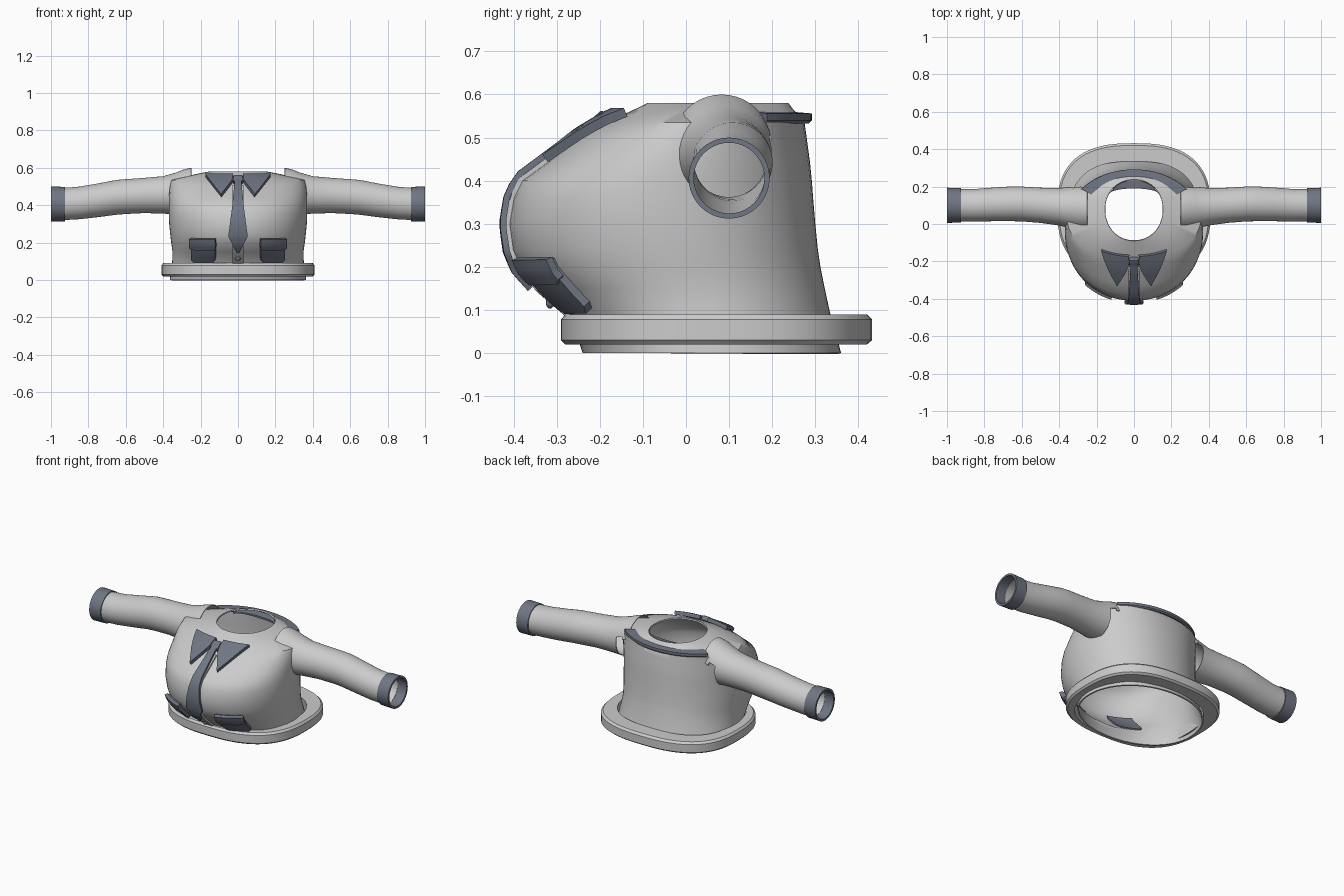
import bpy, bmesh, math
from mathutils import Matrix

cube = bpy.data.objects.get("Cube")
if cube:
    bpy.data.objects.remove(cube, do_unlink=True)


def material(name, rgb):
    m = bpy.data.materials.new(name)
    m.use_nodes = True
    m.diffuse_color = (*rgb, 1)
    m.node_tree.nodes["Principled BSDF"].inputs["Base Color"].default_value = (*rgb, 1)
    return m


LIGHT = material("light grey cloth", (0.6, 0.6, 0.6))
DARK = material("slate trim", (0.16, 0.18, 0.23))


def finish(name, bm, mat, thick=0, angle=35):
    mesh = bpy.data.meshes.new(name)
    bm.to_mesh(mesh)
    bm.free()
    mesh.materials.append(mat)
    ob = bpy.data.objects.new(name, mesh)
    bpy.context.collection.objects.link(ob)
    bpy.ops.object.select_all(action='DESELECT')
    ob.select_set(True)
    bpy.context.view_layer.objects.active = ob
    if thick:
        s = ob.modifiers.new("thickness", 'SOLIDIFY')
        s.thickness, s.offset = thick, -1
        bpy.ops.object.modifier_apply(modifier=s.name)
    bpy.ops.object.shade_smooth_by_angle(angle=math.radians(angle))
    return ob


def loft(rings, around=True, along=False):
    """Skin a list of equal-length point rings."""
    bm = bmesh.new()
    rows = [[bm.verts.new(p) for p in r] for r in rings]
    n = len(rows[0])
    pairs = list(zip(rows, rows[1:])) + ([(rows[-1], rows[0])] if along else [])
    for a, b in pairs:
        for i in range(n if around else n - 1):
            j = (i + 1) % n
            bm.faces.new((a[i], a[j], b[j], b[i]))
    bmesh.ops.recalc_face_normals(bm, faces=bm.faces)
    return bm


def oval(z, w, front, back, mid, n=2.1, count=72):
    """Egg-shaped outline with separate front and back depths."""
    pts = []
    for i in range(count):
        t = 2 * math.pi * i / count
        c, s = math.cos(t), math.sin(t)
        depth = back - mid if s > 0 else mid - front
        pts.append((math.copysign(w * abs(c) ** (2 / n), c),
                    mid + math.copysign(depth * abs(s) ** (2 / n), s), z))
    return pts


# Torso shell: height, half width, front, back, widest point
LEVELS = [
    (0, .365, -.24, .36, .05), (.09, .352, -.27, .335, .03),
    (.15, .35, -.34, .322, 0), (.2, .357, -.385, .312, -.02),
    (.24, .362, -.402, .306, -.03), (.3, .368, -.41, .3, -.04),
    (.36, .37, -.4, .295, -.04), (.4, .37, -.38, .292, -.03),
    (.44, .37, -.325, .288, -.02), (.5, .365, -.245, .28, 0),
    (.535, .357, -.185, .275, .03), (.57, .21, -.11, .245, .07),
    (.58, .155, -.09, .238, .08)]
finish("torso", loft([oval(*lv) for lv in LEVELS]), LIGHT, .008)


def front_y(x, z, n=2.1):
    for a, b in zip(LEVELS, LEVELS[1:]):
        if z <= b[0]:
            break
    k = (z - a[0]) / (b[0] - a[0])
    w, front, back, mid = (p + (q - p) * k for p, q in zip(a[1:], b[1:]))
    return mid - (mid - front) * max(0, 1 - (abs(x) / w) ** n) ** (1 / n)


def patch(name, rows, mat, lift, thick, steps=6):
    """Cloth piece laid on the torso front; rows are left/right (x, z) ends."""
    grid = []
    for r, (a, b) in enumerate(zip(rows, rows[1:])):
        for i in range(0 if r == 0 else 1, steps + 1):
            k = i / steps
            ends = [[p + (q - p) * k for p, q in zip(a[e], b[e])] for e in (0, 1)]
            line = []
            for j in range(steps + 1):
                x, z = [p + (q - p) * j / steps for p, q in zip(*ends)]
                line.append((x, front_y(x, z), z))
            grid.append(line)
    bm = loft(grid, around=False)
    bm.normal_update()
    if sum(f.normal.y for f in bm.faces) > 0:
        bmesh.ops.reverse_faces(bm, faces=bm.faces)
        bm.normal_update()
    moves = [(v, v.normal * lift) for v in bm.verts]
    for v, d in moves:
        v.co += d
    return finish(name, bm, mat, thick)


# Hem brim, wider at the back
hem = [(.345, -.255, .345, .04, .02), (.4, -.28, .42, .08, .02),
       (.41, -.29, .432, .08, .03), (.41, -.29, .432, .08, .078),
       (.4, -.28, .42, .08, .09), (.345, -.255, .335, .04, .09)]
finish("hem_brim", loft([oval(z, w, f, b, m, 2.6) for w, f, b, m, z in hem],
                        along=True), LIGHT)


# Sleeves and cuffs
def circle(x, y, z, r, count=40):
    return [(x, y + r * math.cos(2 * math.pi * i / count),
             z + r * math.sin(2 * math.pi * i / count)) for i in range(count)]


SLEEVE = [(.25, .083, .485, .115), (.29, .085, .475, .116), (.33, .087, .463, .112),
          (.4, .092, .455, .1), (.5, .1, .452, .094), (.6, .107, .446, .093),
          (.65, .108, .442, .093), (.75, .105, .426, .09),
          (.85, .1, .412, .087), (.94, .1, .406, .086)]
for side, tag in ((1, "left"), (-1, "right")):
    bm = loft([circle(x * side, y, z, r) for x, y, z, r in SLEEVE])
    hidden = [f for f in bm.faces
              if abs(f.calc_center_median().x) < .33 and f.calc_center_median().z < .5]
    bmesh.ops.delete(bm, geom=hidden, context='FACES')
    finish(tag + "_sleeve", bm, LIGHT, .004)
    cuff = [(.925, .084), (.925, .092), (1, .094), (1, .082)]
    finish(tag + "_cuff", loft([circle(x * side, .1, .406, r) for x, r in cuff],
                               along=True), DARK)

    # Pocket with flap
    def span(z, a, b):
        return ((a * side, z), (b * side, z))
    patch(tag + "_pocket", [span(.22, .118, .242), span(.12, .118, .242),
                            span(.105, .13, .23)], DARK, .02, .035)
    patch(tag + "_pocket_flap", [span(.226, .114, .246), span(.185, .114, .246),
                                 span(.175, .125, .235)], DARK, .028, .02)
    # Bow wing beside the knot
    patch(tag + "_bow_wing", [((.025 * side, .545), (.03 * side, .515)),
                              ((.172 * side, .545), (.088 * side, .44))],
          DARK, .026, .022)

# Front placket and necktie
patch("placket", [((-.03, .5), (.03, .5)), ((-.03, .095), (.03, .095))],
      LIGHT, .01, .012, 16)
patch("tie", [((-.016, .53), (.016, .53)), ((-.03, .38), (.03, .38)),
              ((-.05, .24), (.05, .24)), ((-.006, .16), (.006, .16))],
      DARK, .024, .014)


def block(name, loc, size, tilt):
    bm = bmesh.new()
    bmesh.ops.create_cube(bm, size=1)
    bmesh.ops.scale(bm, vec=size, verts=bm.verts)
    bmesh.ops.bevel(bm, geom=bm.edges[:], offset=min(size) * .25, segments=2,
                    affect='EDGES', profile=.5)
    bmesh.ops.transform(bm, matrix=Matrix.Translation(loc)
                        @ Matrix.Rotation(tilt, 4, 'X'), verts=bm.verts)
    finish(name, bm, DARK)


block("tie_knot", (0, -.205, .536), (.05, .03, .055), -.85)
for side, tag in ((1, "left"), (-1, "right")):
    block(tag + "_knot_fold", (.04 * side, -.2, .536), (.035, .024, .036), -.85)

# Shirt button under the tie
bm = bmesh.new()
bmesh.ops.create_uvsphere(bm, u_segments=16, v_segments=8, radius=.014)
bmesh.ops.scale(bm, vec=(1, .7, 1), verts=bm.verts)
bmesh.ops.translate(bm, vec=(0, front_y(0, .117) - .014, .117), verts=bm.verts)
finish("button", bm, DARK)


# Collar band round the back and lining behind the neck opening
def arc(section, start, count=28):
    rings = []
    for i in range(count + 1):
        t = math.radians(start + (180 - 2 * start) * i / count)
        rings.append([(rx * math.cos(t), cy + ry * math.sin(t), z)
                      for rx, ry, cy, z in section])
    bm = loft(rings)
    bmesh.ops.holes_fill(bm, edges=[e for e in bm.edges if e.is_boundary])
    bmesh.ops.recalc_face_normals(bm, faces=bm.faces)
    return bm


finish("collar_band", arc([(.355, .285, 0, .533), (.365, .292, 0, .54),
                           (.365, .292, 0, .556), (.3, .245, 0, .56),
                           (.3, .245, 0, .54)], 40), DARK)
finish("neck_lining", arc([(.152, .152, .085, .572), (.14, .035, .155, .566),
                           (.14, .035, .155, .556), (.152, .152, .085, .56)], 25), DARK)
